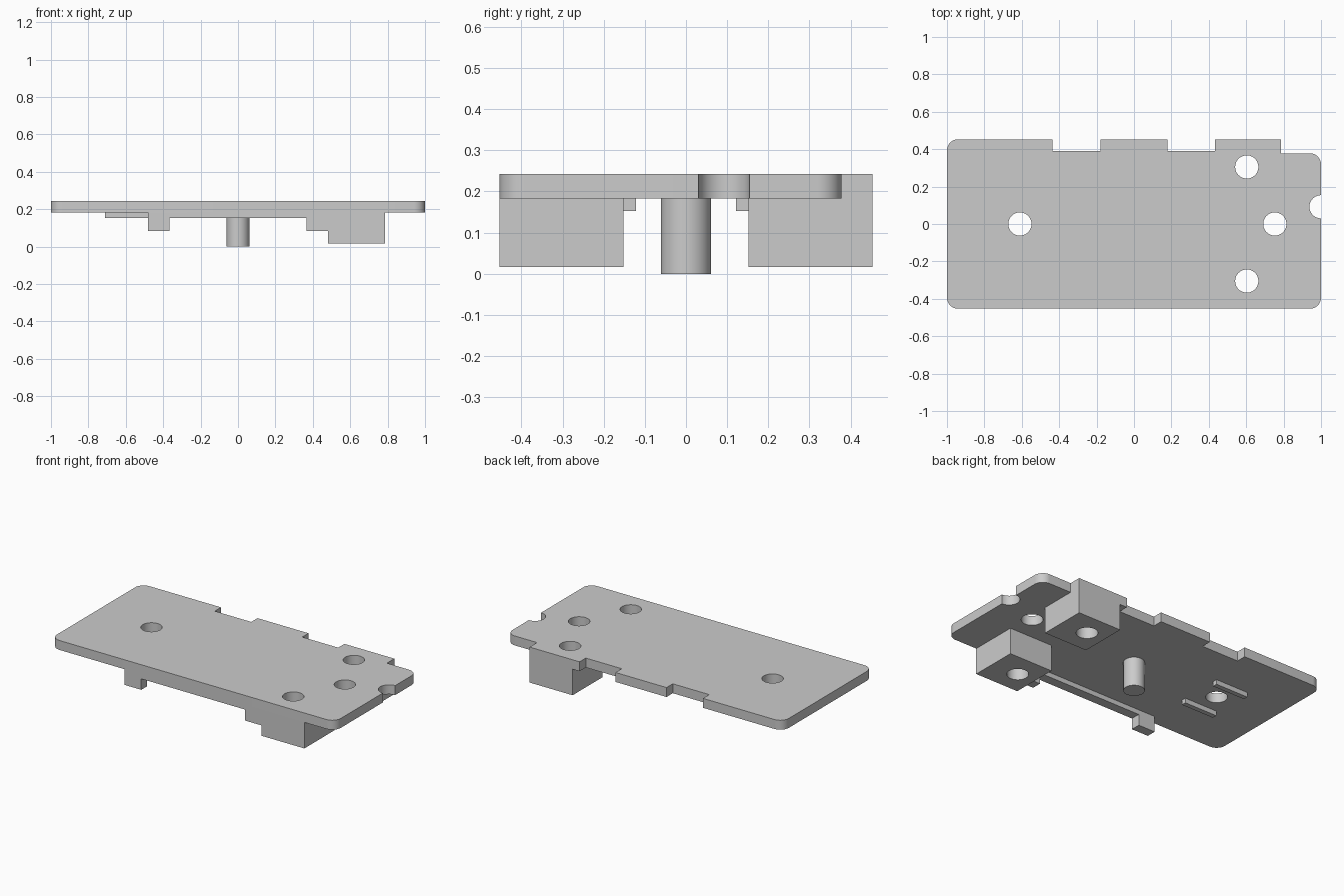
import bpy, bmesh, math
from mathutils import Vector

if "Cube" in bpy.data.objects:
    bpy.data.objects.remove(bpy.data.objects["Cube"], do_unlink=True)

EDGE = 0.453                  # half depth of the plate
BOTTOM, TOP = 0.183, 0.243    # plate faces
HOLE = 0.062                  # hole and post radius

grey = bpy.data.materials.new("plain_grey")
grey.use_nodes = True
grey.diffuse_color = (0.6, 0.6, 0.6, 1)
bsdf = next(n for n in grey.node_tree.nodes if n.type == 'BSDF_PRINCIPLED')
bsdf.inputs["Base Color"].default_value = grey.diffuse_color


def prism(name, outline, z0, z1):
    """Extrude a counter-clockwise outline from z0 up to z1."""
    bm = bmesh.new()
    base = bm.faces.new([bm.verts.new((x, y, z0)) for x, y in outline])
    top = bmesh.ops.extrude_face_region(bm, geom=[base], use_keep_orig=True)["geom"]
    bmesh.ops.translate(bm, vec=(0, 0, z1 - z0),
                        verts=[v for v in top if isinstance(v, bmesh.types.BMVert)])
    bmesh.ops.recalc_face_normals(bm, faces=bm.faces)
    mesh = bpy.data.meshes.new(name)
    bm.to_mesh(mesh)
    bm.free()
    mesh.materials.append(grey)
    obj = bpy.data.objects.new(name, mesh)
    bpy.context.collection.objects.link(obj)
    return obj


def box(name, x0, x1, y0, y1, z0, z1=BOTTOM):
    return prism(name, [(x0, y0), (x1, y0), (x1, y1), (x0, y1)], z0, z1)


def circle(x, y, r, n=48):
    return [(x + r * math.cos(i * math.tau / n), y + r * math.sin(i * math.tau / n))
            for i in range(n)]


def rounded(points, steps=10):
    """Replace square corners that carry a radius by quarter arcs."""
    out = []
    for i, (x, y, r) in enumerate(points):
        if not r:
            out.append((x, y))
            continue
        p = Vector((x, y))
        a = (Vector(points[i - 1][:2]) - p).normalized() * r
        b = (Vector(points[(i + 1) % len(points)][:2]) - p).normalized() * r
        for k in range(steps + 1):
            t = k / steps * math.pi / 2
            out.append(tuple(p + a * (1 - math.sin(t)) + b * (1 - math.cos(t))))
    return out


def drill(obj, *centres):
    """Cut round through-holes."""
    for x, y in centres:
        cutter = prism("hole_cutter", circle(x, y, HOLE), -0.1, 0.4)
        cutter.hide_render = True
        mod = obj.modifiers.new("hole", 'BOOLEAN')
        mod.operation, mod.solver, mod.object = 'DIFFERENCE', 'EXACT', cutter
        bpy.context.view_layer.objects.active = obj
        bpy.ops.object.modifier_apply(modifier=mod.name)
        bpy.data.objects.remove(cutter, do_unlink=True)


def smooth(obj):
    bpy.ops.object.select_all(action='DESELECT')
    obj.select_set(True)
    bpy.context.view_layer.objects.active = obj
    bpy.ops.object.shade_smooth_by_angle(angle=math.radians(30))


# Plate with rounded corners and a notched back edge
notch, shoulder, r = 0.39, 0.378, 0.06
plate = prism("plate", rounded([
    (-1, -EDGE, r), (1, -EDGE, r), (1, shoulder, r), (0.785, shoulder, 0),
    (0.785, EDGE, 0), (0.433, EDGE, 0), (0.433, notch, 0),
    (0.18, notch, 0), (0.18, EDGE, 0), (-0.18, EDGE, 0),
    (-0.18, notch, 0), (-0.437, notch, 0), (-0.437, EDGE, 0), (-1, EDGE, r),
]), BOTTOM, TOP)
drill(plate, (-0.61, 0), (0.753, 0), (0.603, 0.305), (0.603, -0.305), (1, 0.092))
smooth(plate)

# Drilled blocks and thin ribs, mirrored front to back
for side, s in (("front", -1), ("back", 1)):
    y0, y1 = sorted((s * 0.152, s * EDGE))
    block = box(side + "_block", 0.482, 0.785, y0, y1, 0.017)
    drill(block, (0.603, s * 0.305))
    smooth(block)
    y0, y1 = sorted((s * 0.122, s * 0.152))
    box(side + "_rib", -0.71, -0.482, y0, y1, 0.153)

# Front rail with a foot at each end
inner = -EDGE + 0.06
box("front_rail", -0.365, 0.365, -EDGE, inner, 0.153)
box("right_foot", -0.482, -0.365, -EDGE, inner, 0.083)
box("left_foot", 0.365, 0.482, -EDGE, inner, 0.083)

# Centre post
smooth(prism("centre_post", circle(0, 0, 0.061), 0, BOTTOM))
